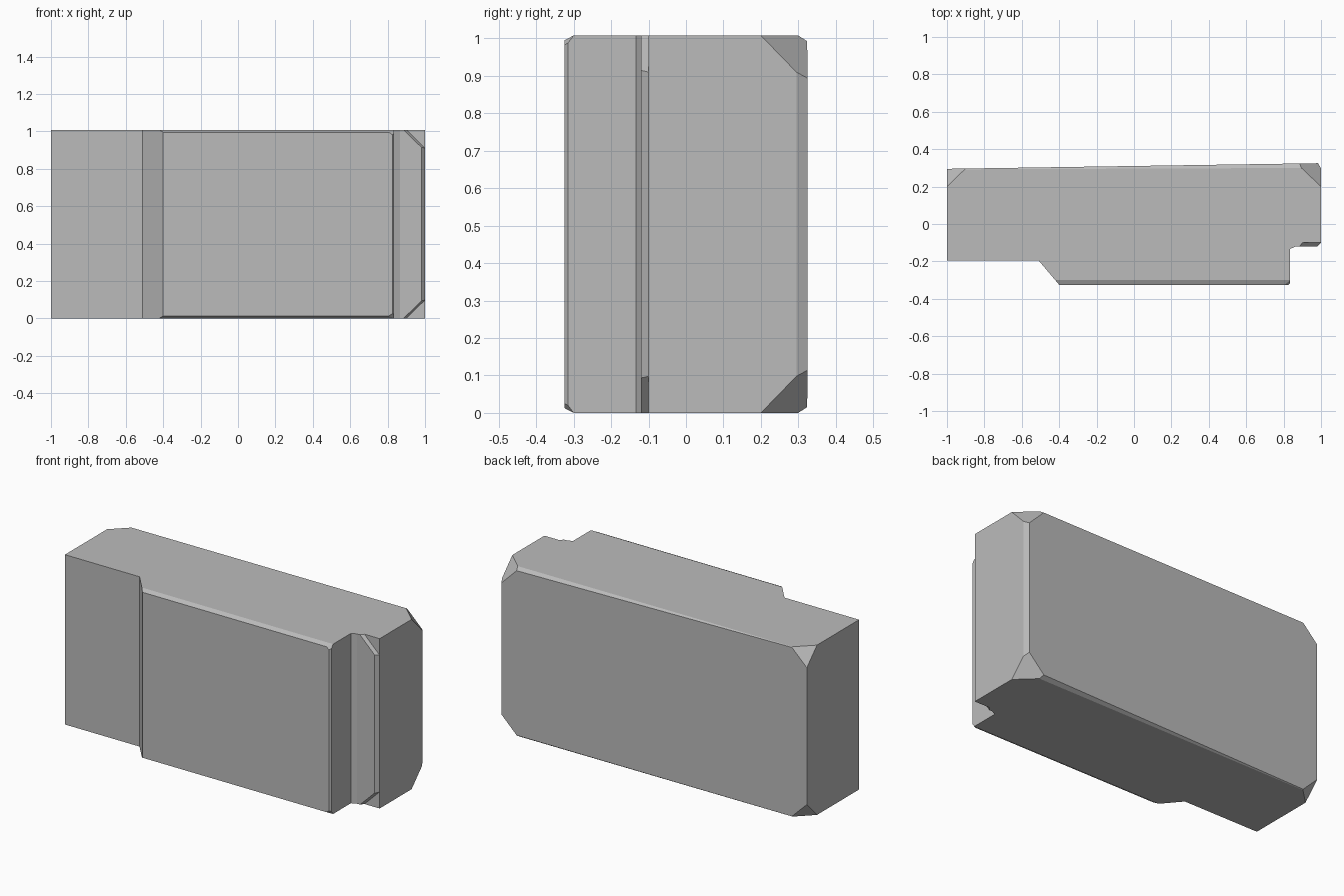
import bpy
import bmesh
from mathutils import Vector

old = bpy.data.objects.get("Cube")
if old:
    bpy.data.objects.remove(old, do_unlink=True)

TOP = 1.008
MID = Vector((0, 0, TOP / 2))

grey = bpy.data.materials.new("plain_grey")
grey.use_nodes = True
colour = (0.5, 0.5, 0.5, 1)
grey.diffuse_color = colour
grey.node_tree.nodes["Principled BSDF"].inputs["Base Color"].default_value = colour


def cut(bm, points, inside):
    """Slice away the side of a plane that faces away from the inside point."""
    a, b, c = (Vector(p) for p in points)
    normal = (b - a).cross(c - a).normalized()
    if normal.dot(inside - a) > 0:
        normal.negate()
    geom = bm.verts[:] + bm.edges[:] + bm.faces[:]
    result = bmesh.ops.bisect_plane(bm, geom=geom, plane_co=a, plane_no=normal,
                                    dist=1e-5, clear_outer=True)
    edges = [e for e in result["geom_cut"]
             if isinstance(e, bmesh.types.BMEdge) and e.is_boundary]
    if edges:
        bmesh.ops.edgenet_fill(bm, edges=edges)


def prism(name, profile, cuts, inside):
    """Upright prism with each cut made at both the top and the bottom."""
    bm = bmesh.new()
    base = bm.faces.new([bm.verts.new((x, y, 0)) for x, y in profile])
    up = bmesh.ops.extrude_face_region(bm, geom=[base])["geom"]
    bmesh.ops.translate(bm, vec=(0, 0, TOP),
                        verts=[v for v in up if isinstance(v, bmesh.types.BMVert)])
    for points in cuts:
        cut(bm, points, inside)
        cut(bm, [(x, y, TOP - z) for x, y, z in points], inside)
    bmesh.ops.recalc_face_normals(bm, faces=bm.faces[:])
    mesh = bpy.data.meshes.new(name)
    bm.to_mesh(mesh)
    bm.free()
    mesh.materials.append(grey)
    obj = bpy.data.objects.new(name, mesh)
    bpy.context.collection.objects.link(obj)
    return obj


# Main block: stepped plan, thin edge bevels, clipped corners
prism("block_body",
      [(-1, -0.195), (-0.51, -0.195), (-0.40, -0.325), (0.825, -0.325),
       (0.835, -0.315), (0.835, -0.133), (0.9, -0.1), (1, -0.1),
       (1, 0.295), (0.985, 0.325), (-1, 0.295)],
      [
          # back and front edge bevels
          [(-1, 0.292, TOP), (1, 0.3, TOP), (1, 0.325, 0.992)],
          [(-1, -0.3, TOP), (1, -0.3, TOP), (1, -0.325, 0.995)],
          # rear corners
          [(0.9, 0.295, TOP), (1, 0.2, TOP), (1, 0.295, 0.91)],
          [(-0.9, 0.297, TOP), (-1, 0.2, TOP), (-1, 0.295, 0.91)],
          # front corner beside the step
          [(0.835, -0.3, TOP), (0.835, -0.325, 0.975), (0.8, -0.325, 1.0)],
      ], MID)

# Raised panel on the narrow step
prism("step_panel",
      [(0.835, -0.133), (0.865, -0.12), (0.98, -0.12), (1, -0.1), (0.9, -0.1)],
      [[(0.9, -0.1, TOP), (1, -0.1, 0.91), (0.885, -0.12, TOP)]],
      Vector((0.9, -0.11, TOP / 2)))
